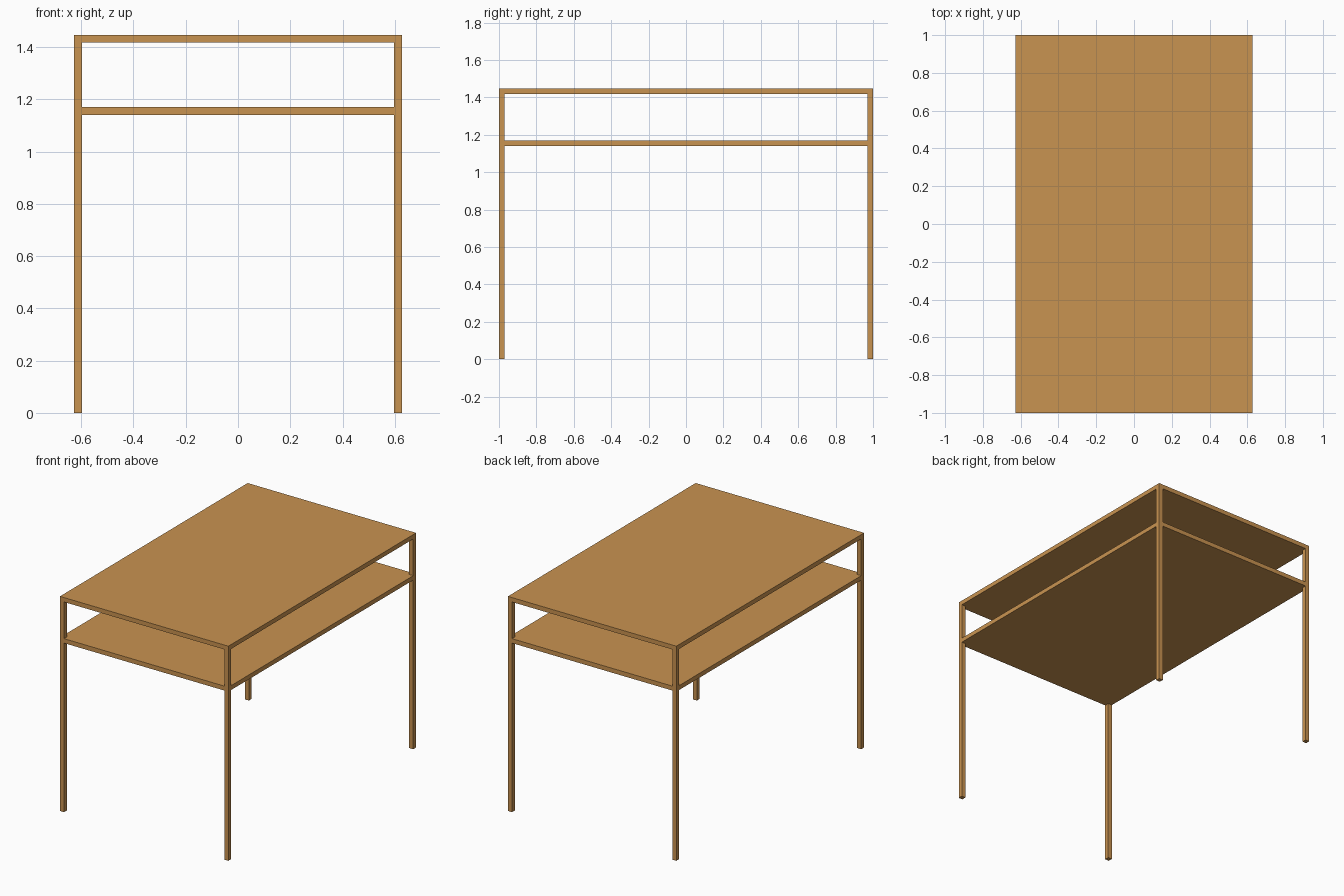
import bpy, bmesh

if "Cube" in bpy.data.objects:
    bpy.data.objects.remove(bpy.data.objects["Cube"])

HX, HY = 0.628, 1.0      # half width, half depth
T = 0.03                 # timber thickness
H = 1.447                # total height
SHELF_Z = 1.14           # underside of the shelf

wood = bpy.data.materials.new("warm wood")
wood.diffuse_color = (0.584, 0.292, 0.082, 1)
wood.use_nodes = True
wood.node_tree.nodes["Principled BSDF"].inputs["Base Color"].default_value = wood.diffuse_color


def slab(name, outline, z0, z1):
    """Extrude a flat outline from z0 up to z1."""
    bm = bmesh.new()
    face = bm.faces.new([bm.verts.new((x, y, z0)) for x, y in outline])
    ext = bmesh.ops.extrude_face_region(bm, geom=[face])
    bmesh.ops.translate(bm, vec=(0, 0, z1 - z0),
                        verts=[g for g in ext["geom"] if isinstance(g, bmesh.types.BMVert)])
    bmesh.ops.recalc_face_normals(bm, faces=bm.faces)
    me = bpy.data.meshes.new(name)
    bm.to_mesh(me)
    bm.free()
    me.materials.append(wood)
    ob = bpy.data.objects.new(name, me)
    bpy.context.collection.objects.link(ob)


def rect(x0, x1, y0, y1):
    return [(x0, y0), (x1, y0), (x1, y1), (x0, y1)]


# table top
slab("table_top", rect(-HX, HX, -HY, HY), H - T, H)

# shelf, flush with the legs and notched around them
ix, iy = HX - T, HY - T
shelf = []
for sx, sy in ((-1, -1), (1, -1), (1, 1), (-1, 1)):
    corner = [(sx * HX, sy * iy), (sx * ix, sy * iy), (sx * ix, sy * HY)]
    shelf += corner if sx * sy > 0 else corner[::-1]
slab("shelf", shelf, SHELF_Z, SHELF_Z + T)

# four square legs
for sx, side in ((-1, "left"), (1, "right")):
    for sy, end in ((-1, "front"), (1, "back")):
        xs, ys = sorted((sx * ix, sx * HX)), sorted((sy * iy, sy * HY))
        slab(f"{end}_{side}_leg", rect(*xs, *ys), 0, H - T)
